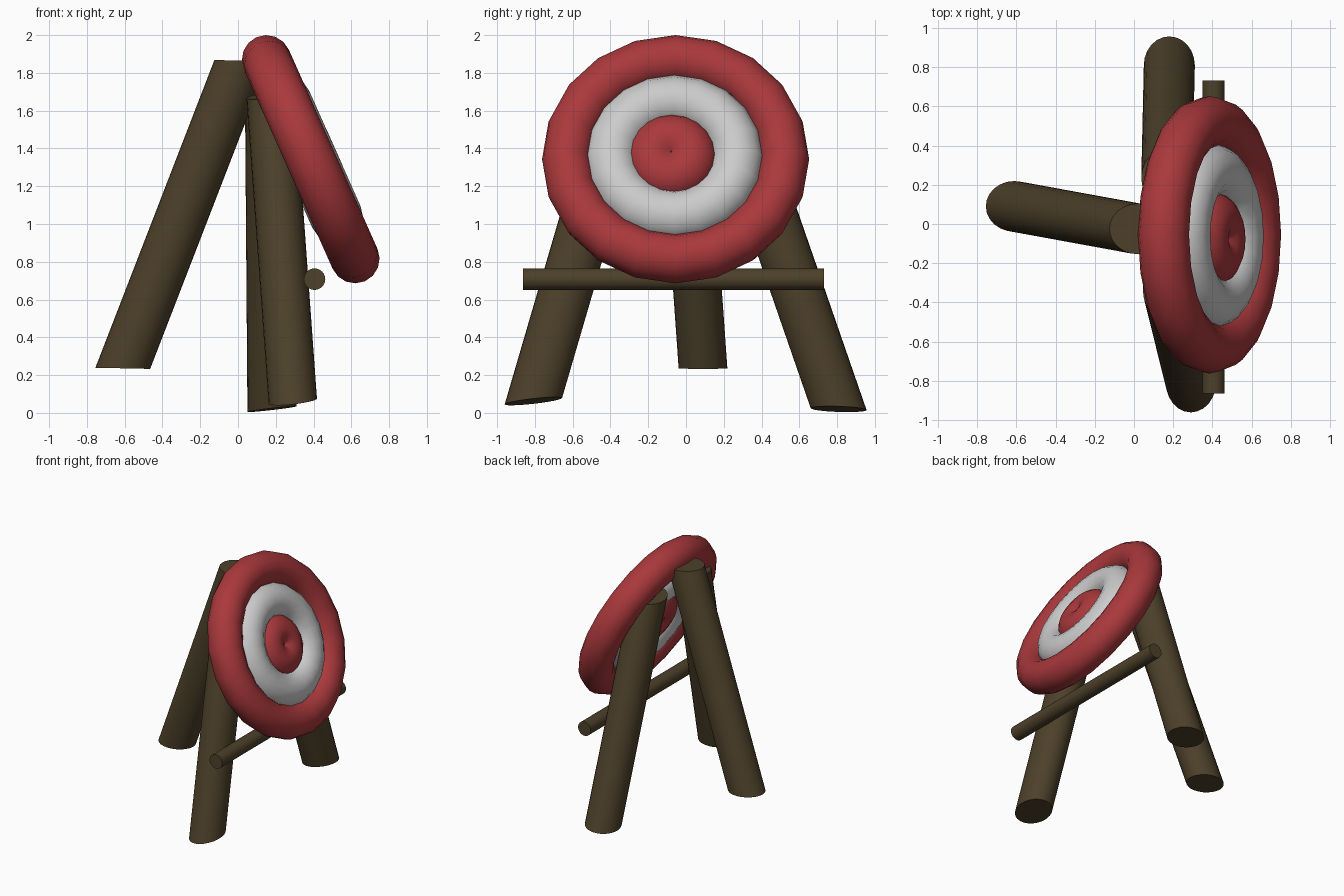
import bpy, bmesh
from math import sin, cos, pi, radians
from mathutils import Vector

if "Cube" in bpy.data.objects:
    bpy.data.objects.remove(bpy.data.objects["Cube"])


def material(name, rgb):
    m = bpy.data.materials.new(name)
    m.diffuse_color = (*rgb, 1)
    m.use_nodes = True
    m.node_tree.nodes["Principled BSDF"].inputs["Base Color"].default_value = m.diffuse_color
    return m


RED = material("red", (0.40, 0.04, 0.045))
WHITE = material("white", (0.8, 0.8, 0.8))
WOOD = material("wood", (0.075, 0.052, 0.023))


def finish(ob, name, mat):
    ob.name = name
    ob.data.materials.append(mat)
    bpy.ops.object.select_all(action='DESELECT')
    ob.select_set(True)
    bpy.context.view_layer.objects.active = ob
    bpy.ops.object.shade_smooth_by_angle(angle=radians(40))


def ring(name, centre, major, minor, mat):
    bpy.ops.mesh.primitive_torus_add(major_segments=20, minor_segments=16,
                                     major_radius=major, minor_radius=minor,
                                     location=centre, rotation=(0, radians(66), 0))
    finish(bpy.context.object, name, mat)


def pole(name, start, end, u, v, mat, n=24):
    """Straight log whose two end cuts are spanned by the vectors u and v."""
    bm = bmesh.new()
    u, v = Vector(u), Vector(v)
    loops = [[bm.verts.new(Vector(c) + u * cos(2 * pi * i / n) + v * sin(2 * pi * i / n))
              for i in range(n)] for c in (start, end)]
    for i in range(n):
        j = (i + 1) % n
        bm.faces.new((loops[0][i], loops[0][j], loops[1][j], loops[1][i]))
    for loop in loops:
        bm.faces.new(loop)
    bmesh.ops.recalc_face_normals(bm, faces=bm.faces)
    me = bpy.data.meshes.new(name)
    bm.to_mesh(me)
    bm.free()
    ob = bpy.data.objects.new(name, me)
    bpy.context.collection.objects.link(ob)
    finish(ob, name, mat)


# Tilted target made of three nested rings
ring("outer_ring", (0.385, -0.055, 1.343), 0.577, 0.13, RED)
ring("middle_ring", (0.385, -0.062, 1.343), 0.335, 0.14, WHITE)
ring("bullseye", (0.385, -0.077, 1.345), 0.106, 0.14, RED)

# Three log legs
pole("back_leg", (-0.61, 0.09, 0.236), (0.02, -0.025, 1.865),
     (0.145, 0, -0.003), (0, 0.129, 0), WOOD)
pole("left_leg", (0.29, -0.808, 0.062), (0.173, -0.335, 1.68),
     (0.128, 0, 0.014), (0, 0.152, 0.017), WOOD)
pole("right_leg", (0.18, 0.808, 0.02), (0.167, 0.235, 1.675),
     (0.13, 0, 0.015), (0, 0.148, -0.005), WOOD)

# Rail under the target
pole("cross_rail", (0.405, -0.863, 0.708), (0.405, 0.73, 0.708),
     (0.057, 0, 0), (0, 0, 0.057), WOOD)
